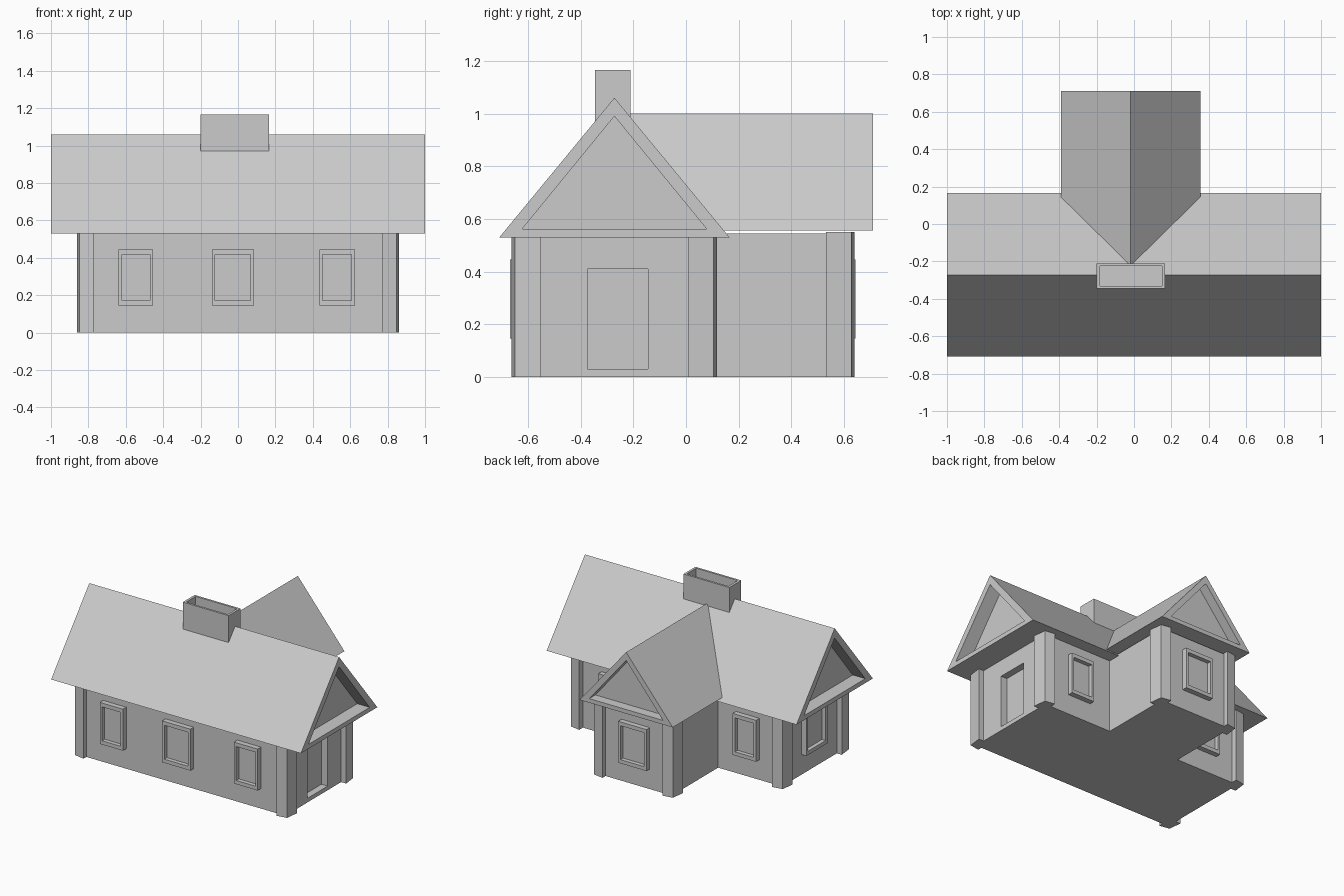
import bpy, bmesh
from mathutils import Vector

if "Cube" in bpy.data.objects:
    bpy.data.objects.remove(bpy.data.objects["Cube"])


def loft(name, rings):
    """Closed solid through successive matching rings, capped at both ends."""
    bm = bmesh.new()
    loops = [[bm.verts.new(p) for p in ring] for ring in rings]
    n = len(loops[0])
    for a, b in zip(loops, loops[1:]):
        for i in range(n):
            j = (i + 1) % n
            bm.faces.new((a[i], a[j], b[j], b[i]))
    bm.faces.new(loops[0][::-1])
    bm.faces.new(loops[-1])
    bmesh.ops.recalc_face_normals(bm, faces=bm.faces)
    mesh = bpy.data.meshes.new(name)
    bm.to_mesh(mesh)
    bm.free()
    ob = bpy.data.objects.new(name, mesh)
    bpy.context.collection.objects.link(ob)
    return ob


def prism(name, pts, z0, z1):
    return loft(name, [[(x, y, z) for x, y in pts] for z in (z0, z1)])


def rect(a0, a1, b0, b1):
    return [(a0, b0), (a1, b0), (a1, b1), (a0, b1)]


# Walls: T-shaped plan with a recessed doorway
walls = prism("walls", [(-.82, -.63), (.82, -.63), (.82, .075), (.27, .075),
                        (.27, .605), (-.31, .605), (-.31, .075), (-.82, .075)], 0, .545)
cutter = prism("door_cutter", rect(.77, .95, -.375, -.145), .03, .41)
cutter.hide_render = True
mod = walls.modifiers.new("doorway", 'BOOLEAN')
mod.operation, mod.solver, mod.object = 'DIFFERENCE', 'EXACT', cutter
bpy.context.view_layer.objects.active = walls
bpy.ops.object.modifier_apply(modifier=mod.name)
bpy.data.objects.remove(cutter)

# Corner posts: slightly flared L-shaped profile
profile = [(0, 0), (.012, -.097), (-.05, -.097), (-.075, -.05), (-.075, .013)]
for i, (cx, cy, sx, sy) in enumerate([(.848, -.65, 1, -1), (-.848, -.65, -1, -1),
                                      (.848, .105, 1, 1), (-.848, .105, -1, 1),
                                      (.295, .628, 1, 1), (-.335, .628, -1, 1)]):
    prism(f"corner_post_{i + 1}", [(cx + sx * u, cy + sy * v) for u, v in profile], 0, .55)


# Roofs: gable prisms with sunken triangular panels
def gable(half, low, high):
    return [(-half, low), (half, low), (0, high)]


outer, inner = gable(.437, .53, 1.06), gable(.35, .562, .99)
loft("main_roof", [[(x, u - .272, z) for u, z in tri] for x, tri in
                   [(-.9, inner), (-1, inner), (-1, outer), (1, outer), (1, inner), (.9, inner)]])
outer, inner = gable(.373, .555, 1.0), gable(.295, .585, .94)
loft("wing_roof", [[(u - .018, y, z) for u, z in tri] for y, tri in
                   [(-.27, outer), (.71, outer), (.71, inner), (.64, inner)]])


# Windows: projecting frames with recessed panes
def window(name, centre, across, out, width):
    c, a, o, h = Vector(centre), Vector(across), Vector(out), width / 2
    big, small = rect(-h, h, .145, .445), rect(-h + .018, h - .018, .172, .417)
    loft(name, [[c + a * u + o * d + Vector((0, 0, z)) for u, z in r]
                for r, d in [(big, -.02), (big, .038), (small, .038), (small, .008)]])


X, Y = (1, 0, 0), (0, 1, 0)
for label, x, w in [("left", -.546, .185), ("middle", -.027, .226), ("right", .53, .19)]:
    window(f"front_window_{label}", (x, -.63, 0), X, (0, -1, 0), w)
for label, x in [("left", -.546), ("right", .53)]:
    window(f"back_window_{label}", (x, .075, 0), X, Y, .187)
window("wing_window", (-.02, .605, 0), X, Y, .226)
window("side_window", (-.82, -.27, 0), Y, (-1, 0, 0), .24)

# Chimney: hollow at the top
out, hole = rect(-.2, .167, -.346, -.21), rect(-.182, .15, -.331, -.225)
loft("chimney", [[(x, y, z) for x, y in r] for r, z in
                 [(out, .93), (out, 1.165), (hole, 1.165), (hole, 1.08)]])
